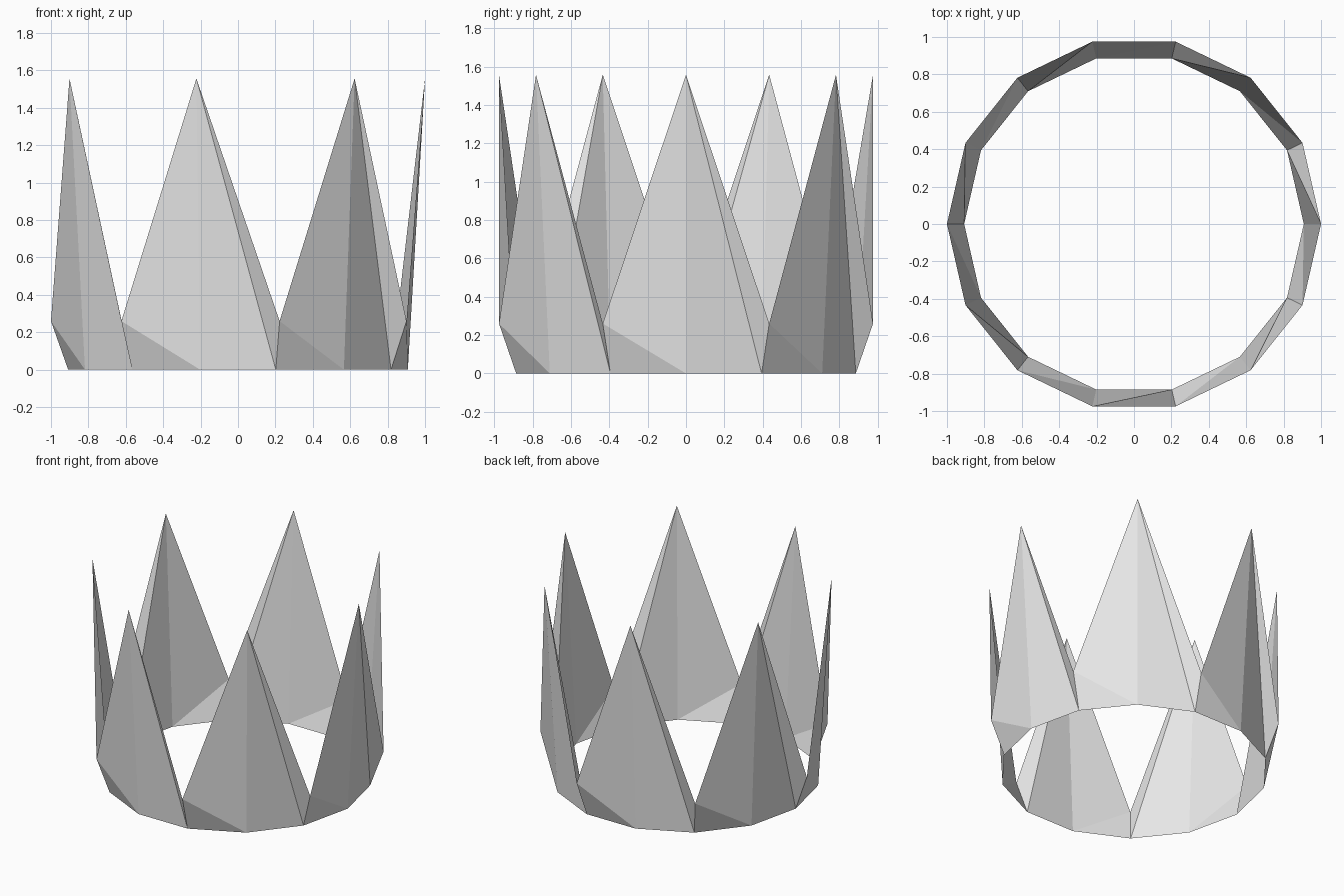
import bpy
import bmesh
import math

cube = bpy.data.objects.get("Cube")
if cube:
    bpy.data.objects.remove(cube, do_unlink=True)

SIDES = 14
BASE_RADIUS, RIM_RADIUS = 0.908, 1.0
NOTCH_HEIGHT, TIP_HEIGHT = 0.26, 1.557

# Plain grey material
grey = bpy.data.materials.new("light_grey")
grey.use_nodes = True
colour = (0.8, 0.8, 0.8, 1.0)
grey.diffuse_color = colour
for node in grey.node_tree.nodes:
    if node.type == 'BSDF_PRINCIPLED':
        node.inputs["Base Color"].default_value = colour


def ring_point(bm, index, radius, height):
    angle = math.tau * index / SIDES
    return bm.verts.new((radius * math.cos(angle), radius * math.sin(angle), height))


# Crown band: a base ring and a zigzag rim of alternating tips and notches
bm = bmesh.new()
base = [ring_point(bm, i, BASE_RADIUS, 0) for i in range(SIDES)]
rim = [ring_point(bm, i, RIM_RADIUS, NOTCH_HEIGHT if i % 2 else TIP_HEIGHT)
       for i in range(SIDES)]

# Each panel folds from its rim point down to the next base point
for i in range(SIDES):
    j = (i + 1) % SIDES
    bm.faces.new((base[i], base[j], rim[i]))
    bm.faces.new((base[j], rim[j], rim[i]))

mesh = bpy.data.meshes.new("crown_band")
bm.to_mesh(mesh)
bm.free()
mesh.materials.append(grey)
crown = bpy.data.objects.new("crown_band", mesh)
bpy.context.scene.collection.objects.link(crown)
